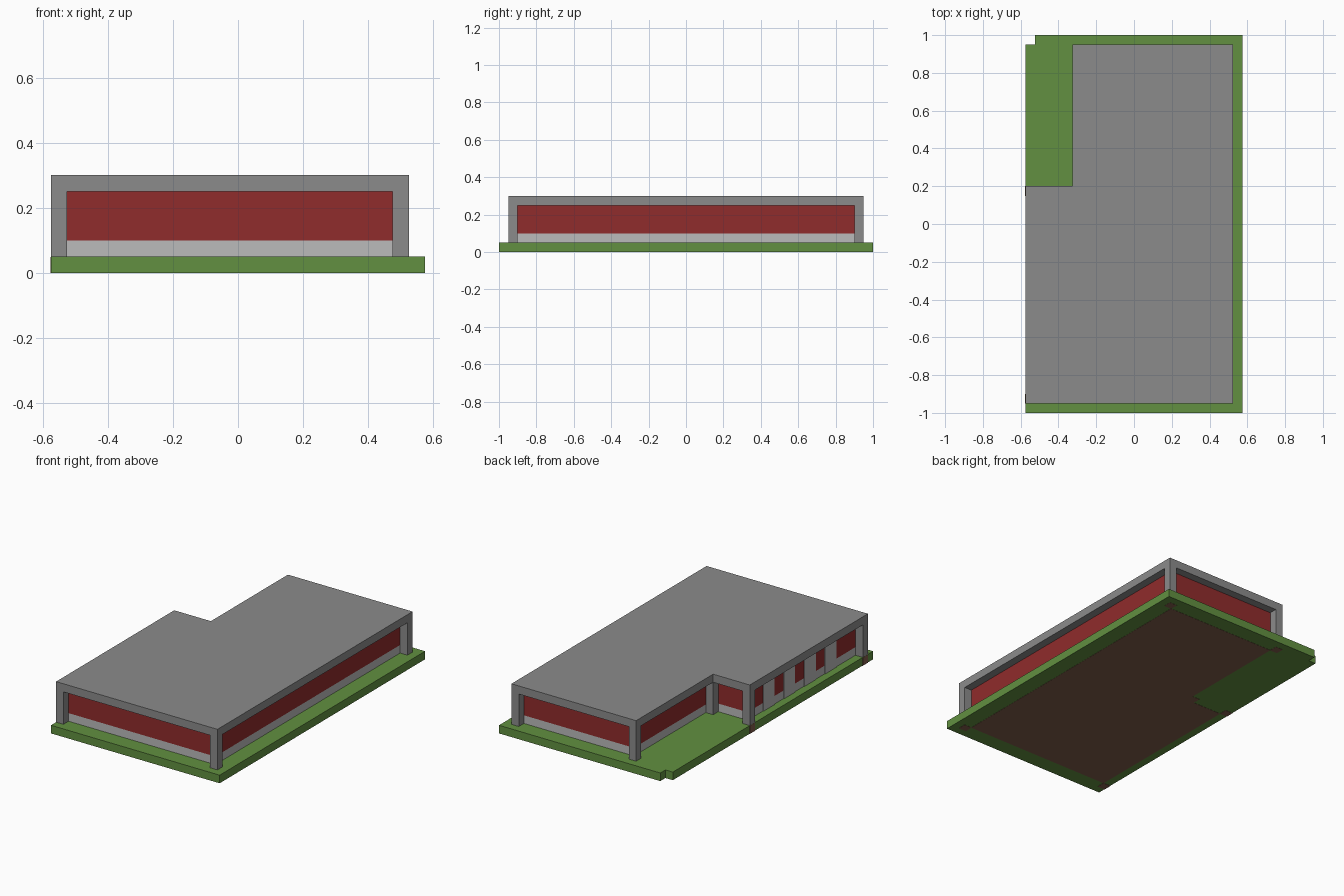
import bpy
import bmesh

old = bpy.data.objects.get("Cube")
if old:
    bpy.data.objects.remove(old, do_unlink=True)


def material(name, rgb):
    m = bpy.data.materials.new(name)
    m.use_nodes = True
    m.diffuse_color = (*rgb, 1)
    m.node_tree.nodes["Principled BSDF"].inputs["Base Color"].default_value = (*rgb, 1)
    return m


concrete = material("grey concrete", (0.26, 0.26, 0.26))
plinth = material("light grey plinth", (0.5, 0.5, 0.5))
red = material("red cladding", (0.28, 0.025, 0.025))
green = material("grass green", (0.122, 0.28, 0.052))
brown = material("earth brown", (0.22, 0.11, 0.07))


def prism(name, outline, z0, z1, mat):
    """Extrude a flat outline from z0 up to z1."""
    bm = bmesh.new()
    face = bm.faces.new([bm.verts.new((x, y, z0)) for x, y in outline])
    top = bmesh.ops.extrude_face_region(bm, geom=[face])["geom"]
    bmesh.ops.translate(bm, vec=(0, 0, z1 - z0),
                        verts=[v for v in top if isinstance(v, bmesh.types.BMVert)])
    bmesh.ops.recalc_face_normals(bm, faces=bm.faces)
    mesh = bpy.data.meshes.new(name)
    bm.to_mesh(mesh)
    bm.free()
    mesh.materials.append(mat)
    ob = bpy.data.objects.new(name, mesh)
    bpy.context.collection.objects.link(ob)
    return ob


def rect(x0, x1, y0, y1):
    return [(x0, y0), (x1, y0), (x1, y1), (x0, y1)]


def l_shape(x0, x1, xi, y0, y1, yi):
    """Rectangle with its back corner on the -x side cut away."""
    return [(x0, y0), (x1, y0), (x1, y1), (xi, y1), (xi, yi), (x0, yi)]


# Lawn slab with a small corner notch
prism("lawn", l_shape(-0.575, 0.575, -0.525, -1, 1, 0.95), 0, 0.05, green)

# Building: plinth, red wall and overhanging flat roof
walls = l_shape(-0.525, 0.475, -0.275, -0.9, 0.9, 0.15)
prism("wall_plinth", walls, 0.05, 0.1, plinth)
prism("upper_wall", walls, 0.1, 0.25, red)
prism("roof", l_shape(-0.575, 0.525, -0.325, -0.95, 0.95, 0.2), 0.25, 0.3, concrete)

# Floor showing on the underside
prism("floor_underside", walls, -0.001, 0.002, brown)

# Corner columns with buried footings
for i, (x, y) in enumerate(l_shape(-0.55, 0.5, -0.3, -0.925, 0.925, 0.175)):
    prism(f"column_{i}", rect(x - 0.025, x + 0.025, y - 0.025, y + 0.025), 0.05, 0.25, concrete)
    prism(f"column_footing_{i}", rect(x - 0.026, x + 0.026, y - 0.026, y + 0.026),
          -0.001, 0.049, brown)

# Row of door panels on the -x wall
for i in range(4):
    y = -0.054 - 0.2 * i
    prism(f"door_panel_{i}", rect(-0.529, -0.524, y - 0.054, y + 0.054), 0.05, 0.25, plinth)
